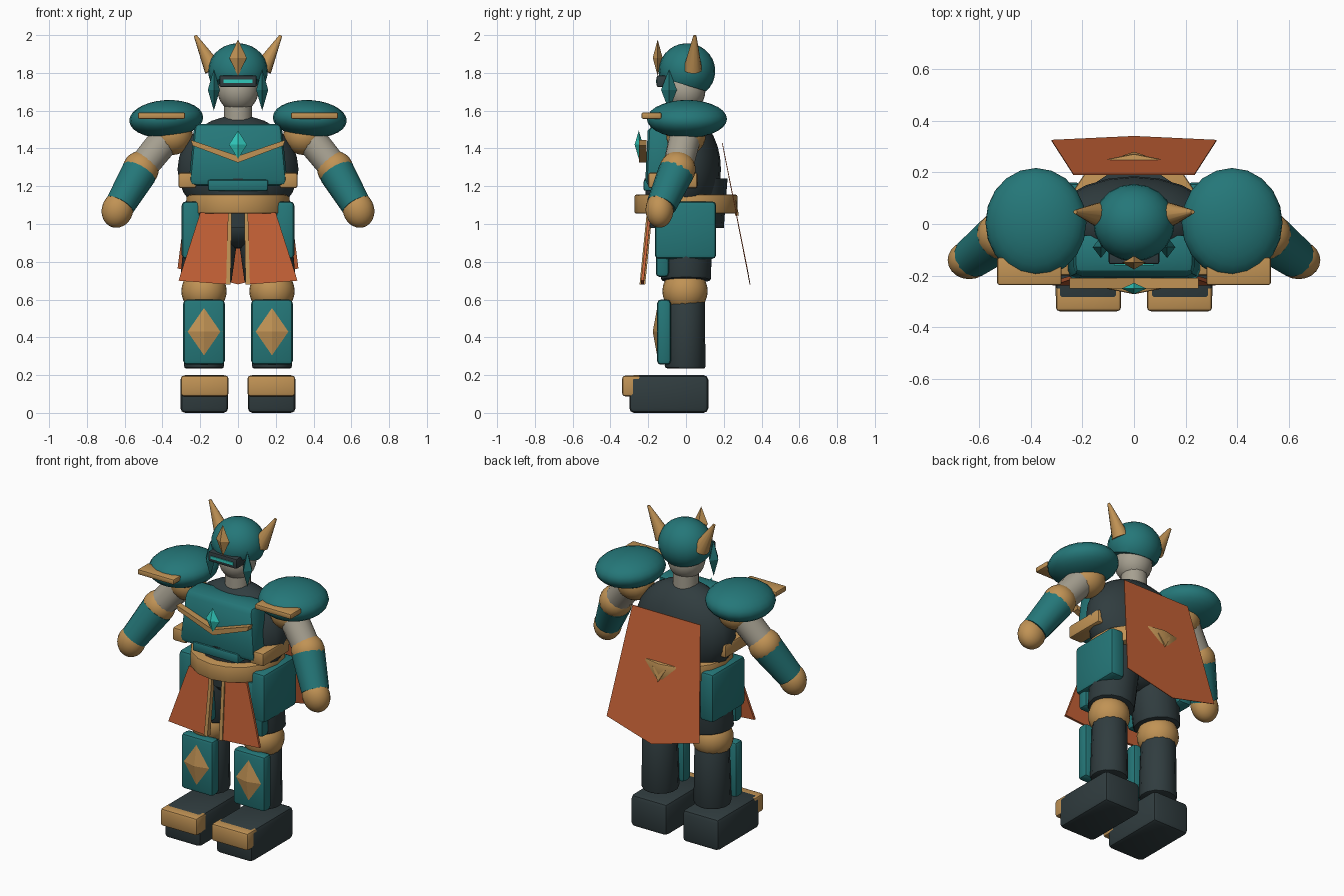
import bpy, bmesh, math
from mathutils import Vector, Matrix

if "Cube" in bpy.data.objects:
    bpy.data.objects.remove(bpy.data.objects["Cube"], do_unlink=True)


def material(name, rgb):
    m = bpy.data.materials.new(name)
    m.use_nodes = True
    m.diffuse_color = (*rgb, 1)
    m.node_tree.nodes["Principled BSDF"].inputs["Base Color"].default_value = (*rgb, 1)
    return m


TEAL = material("teal armour", (0.018, 0.185, 0.19))
GOLD = material("gold trim", (0.53, 0.29, 0.09))
ORANGE = material("orange cloth", (0.56, 0.12, 0.037))
DARK = material("dark suit", (0.03, 0.046, 0.05))
GREY = material("pale grey", (0.38, 0.35, 0.28))
GEM = material("bright turquoise", (0.03, 0.58, 0.5))


def finish(bm, name, mat, smooth=True, bevel=0):
    """Turn a bmesh into a named, coloured, shaded object."""
    if bevel:
        bmesh.ops.bevel(bm, geom=bm.edges[:], offset=bevel, segments=2,
                        profile=0.5, affect='EDGES')
    bmesh.ops.recalc_face_normals(bm, faces=bm.faces[:])
    mesh = bpy.data.meshes.new(name)
    bm.to_mesh(mesh)
    bm.free()
    mesh.materials.append(mat)
    ob = bpy.data.objects.new(name, mesh)
    bpy.context.collection.objects.link(ob)
    if smooth:
        bpy.ops.object.select_all(action='DESELECT')
        ob.select_set(True)
        bpy.context.view_layer.objects.active = ob
        bpy.ops.object.shade_smooth_by_angle(angle=math.radians(32))
    return ob


def box(name, mat, x, y, z, bevel=0.015):
    """Bevelled box given as (min, max) spans."""
    bm = bmesh.new()
    bmesh.ops.create_cube(bm, size=1)
    for v in bm.verts:
        v.co = [s[0] if c < 0 else s[1] for c, s in zip(v.co, (x, y, z))]
    return finish(bm, name, mat, bevel=bevel)


def ball(name, mat, centre, radii, tilt=0, cut=None):
    """Ellipsoid, optionally tilted about y and cut open below a plane."""
    bm = bmesh.new()
    bmesh.ops.create_uvsphere(bm, u_segments=20, v_segments=14, radius=1)
    bmesh.ops.transform(bm, verts=bm.verts[:], matrix=Matrix.Translation(centre)
                        @ Matrix.Rotation(tilt, 4, 'Y') @ Matrix.Diagonal((*radii, 1)))
    if cut:
        bmesh.ops.bisect_plane(bm, geom=bm.verts[:] + bm.edges[:] + bm.faces[:],
                               plane_co=cut[0], plane_no=cut[1], clear_inner=True)
        bmesh.ops.holes_fill(bm, edges=bm.edges[:])
    return finish(bm, name, mat)


def rod(name, mat, a, b, r1, r2, sides=14, bevel=0):
    """Tapered cylinder from a to b."""
    a, b = Vector(a), Vector(b)
    bm = bmesh.new()
    bmesh.ops.create_cone(bm, cap_ends=True, segments=sides, radius1=r1, radius2=r2,
                          depth=(b - a).length)
    if bevel:
        rims = [e for e in bm.edges if abs(e.verts[0].co.z - e.verts[1].co.z) < 1e-5]
        bmesh.ops.bevel(bm, geom=rims, offset=bevel, segments=2, profile=0.5, affect='EDGES')
    turn = (b - a).to_track_quat('Z', 'Y').to_matrix().to_4x4()
    bmesh.ops.transform(bm, verts=bm.verts[:], matrix=Matrix.Translation((a + b) / 2) @ turn)
    return finish(bm, name, mat)


def diamond(name, mat, centre, radii):
    """Eight-faced stone."""
    bm = bmesh.new()
    cx, cy, cz = centre
    rx, ry, rz = radii
    for p in ((rx, 0, 0), (-rx, 0, 0), (0, ry, 0), (0, -ry, 0), (0, 0, rz), (0, 0, -rz)):
        bm.verts.new((cx + p[0], cy + p[1], cz + p[2]))
    bmesh.ops.convex_hull(bm, input=bm.verts[:])
    return finish(bm, name, mat, smooth=False)


def panel(name, mat, outline, thick):
    """Flat outline given thickness towards +y."""
    bm = bmesh.new()
    face = bm.faces.new([bm.verts.new(p) for p in outline])
    out = bmesh.ops.extrude_face_region(bm, geom=[face])
    for v in out["geom"]:
        if isinstance(v, bmesh.types.BMVert):
            v.co.y += thick
    return finish(bm, name, mat, smooth=False)


# Torso, waist and belt
ball("torso", DARK, (0, 0, 1.29), (0.32, 0.185, 0.285))
rod("waist", DARK, (0, 0, 0.98), (0, 0, 1.24), 0.2, 0.22, 16)
ball("pelvis", DARK, (0, 0, 1.0), (0.21, 0.15, 0.13))
rod("belt", GOLD, (0, 0, 1.055), (0, 0, 1.155), 0.272, 0.272, 16, 0.008)

# Chest armour
chest = box("chest_plate", TEAL, (-0.26, 0.26), (-0.215, -0.06), (1.2, 1.53), 0.035)
for v in chest.data.vertices:
    if v.co.z > 1.47:
        v.co.x *= 0.9
        v.co.y += (v.co.z - 1.47) * 0.5
box("belly_plate", TEAL, (-0.16, 0.16), (-0.225, -0.1), (1.175, 1.235), 0.012)
diamond("chest_gem", GEM, (0, -0.25, 1.42), (0.048, 0.022, 0.075))
panel("chest_chevron", GOLD, [(x, -0.25, z) for x, z in (
    (0, 1.325), (0.24, 1.415), (0.25, 1.445), (0, 1.36), (-0.25, 1.445), (-0.24, 1.415))], 0.04)

# Head and helmet
rod("neck", GREY, (0, 0, 1.48), (0, 0, 1.66), 0.075, 0.075)
ball("head", GREY, (0, -0.005, 1.705), (0.108, 0.108, 0.112))
ball("helmet", TEAL, (0, 0.005, 1.81), (0.158, 0.15, 0.147),
     cut=((0, 0, 1.735), (0, 0.3, 1)))
box("visor", DARK, (-0.098, 0.098), (-0.155, -0.07), (1.725, 1.787), 0.008)
box("visor_slit", GEM, (-0.078, 0.078), (-0.16, -0.15), (1.747, 1.764), 0)
diamond("helmet_crest", GOLD, (0, -0.15, 1.88), (0.046, 0.026, 0.097))

# Cape with emblem
panel("cape", ORANGE, [(0.235, 0.19, 1.43), (0.32, 0.322, 0.765), (0, 0.337, 0.68),
                       (-0.32, 0.322, 0.765), (-0.235, 0.19, 1.43)], 0.004)
panel("cape_emblem", GOLD, [(0.045, 0.245, 1.125), (0, 0.26, 1.045),
                            (-0.045, 0.245, 1.125)], 0.02)

for s, side in ((1, "left"), (-1, "right")):
    def span(a, b):
        return tuple(sorted((s * a, s * b)))

    def at(x, y, z):
        return (s * x, y, z)

    # Foot, shin and knee
    box(side + "_boot", DARK, span(0.052, 0.305), (-0.3, 0.118), (0, 0.2), 0.025)
    box(side + "_toe_cap", GOLD, span(0.05, 0.303), (-0.338, -0.235), (0.088, 0.197), 0.015)
    rod(side + "_shin", DARK, at(0.18, -0.005, 0.235), at(0.18, 0, 0.6), 0.108, 0.1, 14, 0.012)
    box(side + "_greave", TEAL, span(0.07, 0.29), (-0.153, -0.08), (0.255, 0.6), 0.02)
    diamond(side + "_greave_diamond", GOLD, at(0.18, -0.15, 0.43), (0.098, 0.026, 0.142))
    ball(side + "_knee", GOLD, at(0.18, -0.005, 0.645), (0.12, 0.12, 0.12))

    # Thigh and hip armour
    rod(side + "_thigh", DARK, at(0.17, 0, 0.7), at(0.13, 0, 1.06), 0.135, 0.145, 14, 0.015)
    box(side + "_thigh_plate", TEAL, span(0.08, 0.28), (-0.16, -0.09), (0.72, 1.05), 0.02)
    box(side + "_hip_plate", TEAL, span(0.2, 0.298), (-0.165, 0.16), (0.815, 1.12), 0.022)

    # Front skirt
    panel(side + "_skirt", ORANGE, [at(0.05, -0.2, 1.06), at(0.2, -0.2, 1.06),
                                    at(0.315, -0.238, 0.7), at(0.05, -0.238, 0.68)], 0.015)
    panel(side + "_skirt_trim", GOLD, [at(0.033, -0.208, 1.06), at(0.053, -0.208, 1.06),
                                       at(0.063, -0.246, 0.68), at(0.04, -0.246, 0.68)], 0.03)

    # Shoulder and arm
    box(side + "_side_strap", GOLD, span(0.22, 0.315), (-0.2, 0.06), (1.19, 1.272), 0.012)
    ball(side + "_shoulder_pad", TEAL, at(0.38, 0.005, 1.556), (0.196, 0.212, 0.1), s * 0.06)
    box(side + "_pad_trim", GOLD, span(0.28, 0.53), (-0.236, -0.13), (1.557, 1.59), 0.008)
    ball(side + "_shoulder_joint", GOLD, at(0.35, 0, 1.47), (0.11, 0.105, 0.105))
    rod(side + "_upper_arm", GREY, at(0.36, 0, 1.48), at(0.515, -0.045, 1.29), 0.085, 0.08)
    ball(side + "_elbow", GOLD, at(0.515, -0.045, 1.29), (0.096, 0.096, 0.096))
    rod(side + "_forearm", TEAL, at(0.522, -0.052, 1.275), at(0.625, -0.13, 1.1), 0.096, 0.08)
    ball(side + "_hand", GOLD, at(0.638, -0.14, 1.075), (0.083, 0.074, 0.096), -s * 0.3)

    # Horn and cheek guard
    rod(side + "_horn", GOLD, at(0.13, 0.035, 1.82), at(0.227, 0.047, 1.998), 0.05, 0.008, 12)
    diamond(side + "_cheek_guard", TEAL, at(0.128, -0.09, 1.71), (0.032, 0.042, 0.11))
